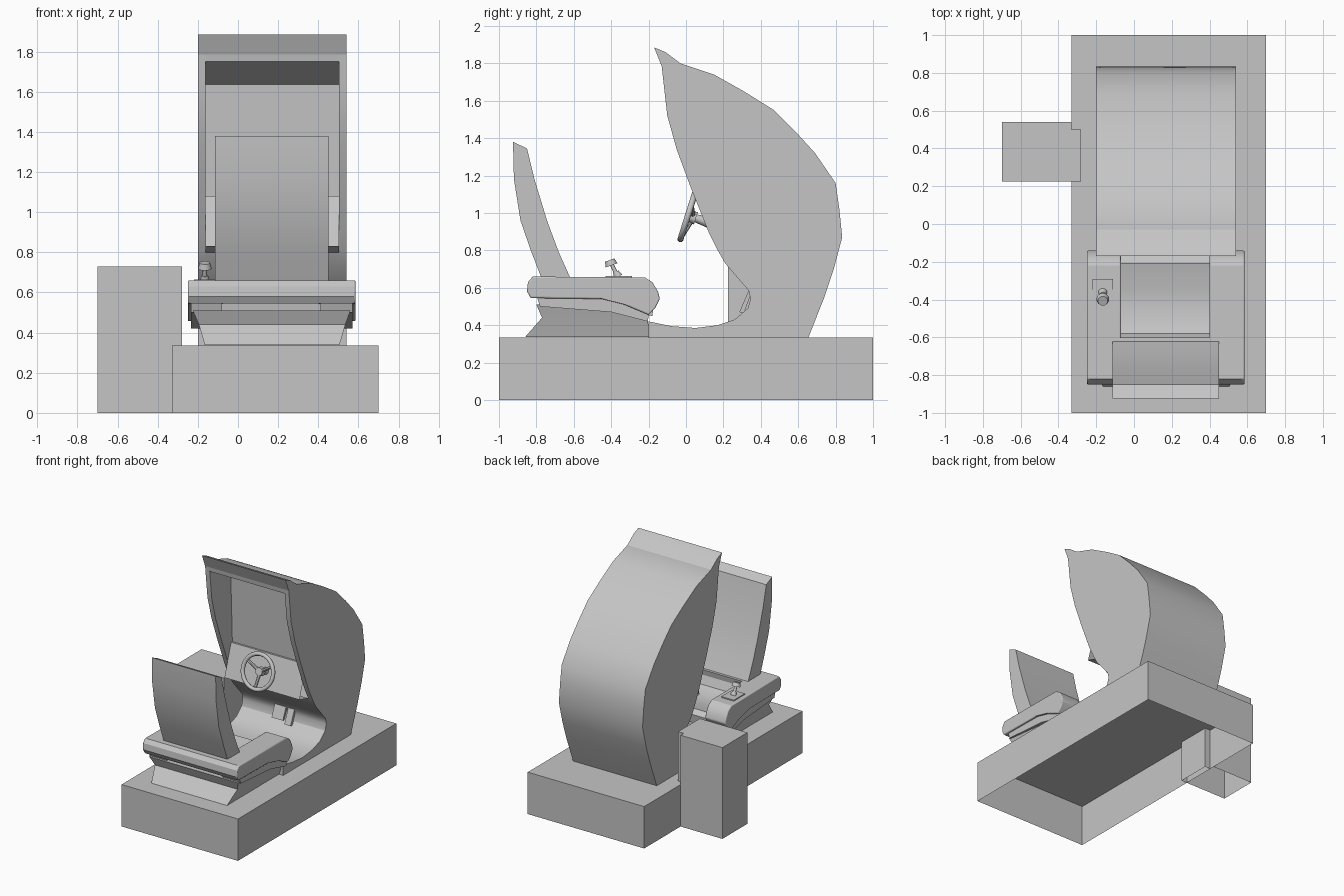
import bpy, bmesh, math
from mathutils import Vector, Matrix

if "Cube" in bpy.data.objects:
    bpy.data.objects.remove(bpy.data.objects["Cube"])

grey = bpy.data.materials.new("plain grey")
grey.diffuse_color = (0.56, 0.56, 0.56, 1)
grey.use_nodes = True
grey.node_tree.nodes["Principled BSDF"].inputs["Base Color"].default_value = grey.diffuse_color


def finish(name, bm, angle=30, bevel=0, recalc=True):
    if recalc:
        bmesh.ops.recalc_face_normals(bm, faces=bm.faces[:])
    me = bpy.data.meshes.new(name)
    bm.to_mesh(me)
    bm.free()
    me.materials.append(grey)
    ob = bpy.data.objects.new(name, me)
    bpy.context.collection.objects.link(ob)
    if bevel:
        mod = ob.modifiers.new("round", "BEVEL")
        mod.width, mod.segments = bevel, 3
        mod.limit_method, mod.angle_limit = "ANGLE", math.radians(40)
    bpy.ops.object.select_all(action="DESELECT")
    ob.select_set(True)
    bpy.context.view_layer.objects.active = ob
    bpy.ops.object.shade_smooth_by_angle(angle=math.radians(angle))
    return ob


def loft(name, loops, first=True, last=True, **kw):
    """Skin matching loops of points; the end caps are optional."""
    bm = bmesh.new()
    rings = [[bm.verts.new(p) for p in loop] for loop in loops]
    n = len(rings[0])
    for a, b in zip(rings, rings[1:]):
        for i in range(n):
            j = (i + 1) % n
            bm.faces.new((a[i], b[i], b[j], a[j]))
    caps = []
    if first:
        caps.append(bm.faces.new(rings[0]))
    if last:
        caps.append(bm.faces.new(rings[-1][::-1]))
    bmesh.ops.recalc_face_normals(bm, faces=bm.faces[:])
    bm.normal_update()
    if caps:
        bmesh.ops.triangulate(bm, faces=caps, ngon_method="EAR_CLIP")
    return finish(name, bm, **kw)


def side_profile(name, pts, x0, x1, **kw):
    """Extrude a (y, z) outline across x."""
    return loft(name, [[(x, y, z) for y, z in pts] for x in (x0, x1)], **kw)


def shell(name, pts, top):
    """Open-bottomed case from an (x, y) plan."""
    return loft(name, [[(x, y, z) for x, y in pts] for z in (0, top)], first=False)


def rod(name, p, q, r0, r1, n=16):
    p, q = Vector(p), Vector(q)
    bm = bmesh.new()
    m = Matrix.Translation((p + q) / 2) @ (q - p).to_track_quat("Z", "Y").to_matrix().to_4x4()
    bmesh.ops.create_cone(bm, cap_ends=True, segments=n, radius1=r0, radius2=r1,
                          depth=(q - p).length, matrix=m)
    return finish(name, bm, angle=40)


# platform and side cabinet, both open underneath
shell("platform", [(-0.33, -1), (0.70, -1), (0.70, 1), (-0.33, 1)], 0.335)
shell("side_cabinet", [(-0.70, 0.225), (-0.28, 0.225), (-0.28, 0.50), (-0.33, 0.50),
                       (-0.33, 0.54), (-0.70, 0.54)], 0.73)

# hood: two side panels around a body with screen recess, dash and footwell
back = [(-0.03, 1.80), (0.15, 1.74), (0.31, 1.65), (0.47, 1.55), (0.59, 1.43), (0.69, 1.32),
        (0.80, 1.16), (0.82, 1.02), (0.835, 0.87), (0.79, 0.70), (0.74, 0.55), (0.655, 0.335)]
foot = [(-0.20, 0.335), (-0.20, 0.42), (-0.08, 0.395), (0.05, 0.385), (0.17, 0.40),
        (0.26, 0.43), (0.33, 0.49), (0.345, 0.54), (0.335, 0.585)]
edge = [(0.27, 0.66), (0.21, 0.73), (0.17, 0.80), (0.12, 0.90), (0.02, 1.15), (-0.05, 1.34),
        (-0.10, 1.52), (-0.115, 1.65), (-0.13, 1.785)]
inside = [(0.27, 0.66), (0.21, 0.73), (0.17, 0.80), (0.06, 0.83), (0.145, 1.08), (0.16, 1.08),
          (0.14, 1.635), (-0.125, 1.75), (-0.13, 1.785)]
side_profile("hood_left_panel", back + foot + edge, -0.20, -0.162)
side_profile("hood_right_panel", back + foot + edge, 0.502, 0.54)
side_profile("hood_body", back + foot + inside, -0.162, 0.502, first=False, last=False)
side_profile("hood_visor", [(-0.17, 1.885), (-0.11, 1.86), (-0.03, 1.80), (-0.13, 1.785)], -0.20, 0.54)

# pedals
for name, x0, x1, drop in (("brake_pedal", 0.09, 0.19, 0.0), ("gas_pedal", 0.21, 0.265, 0.02)):
    side_profile(name, [(0.295 - drop / 2, 0.49 - drop), (0.31, 0.485 - drop),
                        (0.35, 0.575), (0.335, 0.585)], x0, x1)

# steering wheel: rim, hub, column and three spokes
centre = Vector((0.17, 0.01, 0.985))
axis = Vector((0, 0.95, -0.30)).normalized()
up = Vector((0, 0.30, 0.95)).normalized()
right = Vector((1, 0, 0))
bm = bmesh.new()
rings = []
for i in range(32):
    t = 2 * math.pi * i / 32
    d = right * math.cos(t) + up * math.sin(t)
    rings.append([bm.verts.new(centre + d * (0.132 + 0.016 * math.cos(s)) + axis * 0.016 * math.sin(s))
                  for s in [2 * math.pi * k / 8 for k in range(8)]])
for i in range(32):
    for k in range(8):
        a, b, l = rings[i], rings[(i + 1) % 32], (k + 1) % 8
        bm.faces.new((a[k], b[k], b[l], a[l]))
finish("steering_wheel_rim", bm, angle=60)
hub = centre + axis * 0.03
rod("steering_hub", centre + axis * 0.01, centre + axis * 0.045, 0.03, 0.035)
rod("steering_column", hub, centre + axis * 0.12, 0.02, 0.03)
for i, deg in enumerate((30, 150, 270)):
    t = math.radians(deg)
    d = right * math.cos(t) + up * math.sin(t)
    rod("steering_spoke_%d" % i, hub, centre + d * 0.13, 0.014, 0.011, 8)

# seat pedestal: splayed foot, waist, then flaring out under the arms
levels = [(0.337, -0.165, 0.505, -0.86, -0.195), (0.44, -0.195, 0.535, -0.77, -0.205),
          (0.51, -0.225, 0.56, -0.80, -0.22)]
loft("seat_pedestal", [[(x0, y0, z), (x1, y0, z), (x1, y1, z), (x0, y1, z)]
                       for z, x0, x1, y0, y1 in levels], first=False)

# armrests, the bar behind them and the seat pan
arm = [(-0.83, 0.545), (-0.45, 0.54), (-0.33, 0.51), (-0.20, 0.455), (-0.165, 0.49), (-0.14, 0.54),
       (-0.15, 0.58), (-0.18, 0.63), (-0.22, 0.655), (-0.82, 0.66), (-0.845, 0.63), (-0.85, 0.58)]
side_profile("left_armrest", arm, -0.25, -0.07, bevel=0.015)
side_profile("right_armrest", arm, 0.40, 0.585, bevel=0.015)
for name, x0, x1 in (("left_arm_support", -0.235, -0.08), ("right_arm_support", 0.41, 0.57)):
    side_profile(name, [(-0.78, 0.50), (-0.40, 0.47), (-0.205, 0.42), (-0.195, 0.47),
                        (-0.40, 0.56), (-0.80, 0.56)], x0, x1)
side_profile("seat_rear_bar", [(-0.83, 0.545), (-0.62, 0.545), (-0.60, 0.658), (-0.82, 0.66),
                               (-0.845, 0.63), (-0.85, 0.58)], -0.235, 0.57)
side_profile("seat_pan", [(-0.64, 0.48), (-0.18, 0.45), (-0.17, 0.52), (-0.21, 0.55), (-0.35, 0.52),
                          (-0.50, 0.515), (-0.58, 0.55), (-0.62, 0.64), (-0.66, 0.64)], -0.08, 0.41)

# backrest
side_profile("seat_backrest", [(-0.925, 1.38), (-0.92, 1.18), (-0.885, 0.96), (-0.83, 0.80),
                               (-0.77, 0.645), (-0.615, 0.645), (-0.68, 0.79), (-0.74, 0.95),
                               (-0.81, 1.18), (-0.85, 1.345)], -0.115, 0.45)

# gear shifter on the left armrest
side_profile("shifter_plate", [(-0.43, 0.655), (-0.29, 0.655), (-0.29, 0.664), (-0.43, 0.664)], -0.22, -0.11)
rod("shifter_collar", (-0.165, -0.362, 0.66), (-0.165, -0.375, 0.685), 0.024, 0.016)
rod("shifter_stick", (-0.165, -0.365, 0.66), (-0.165, -0.40, 0.73), 0.012, 0.010)
rod("shifter_knob", (-0.165, -0.398, 0.72), (-0.165, -0.408, 0.748), 0.034, 0.026)
